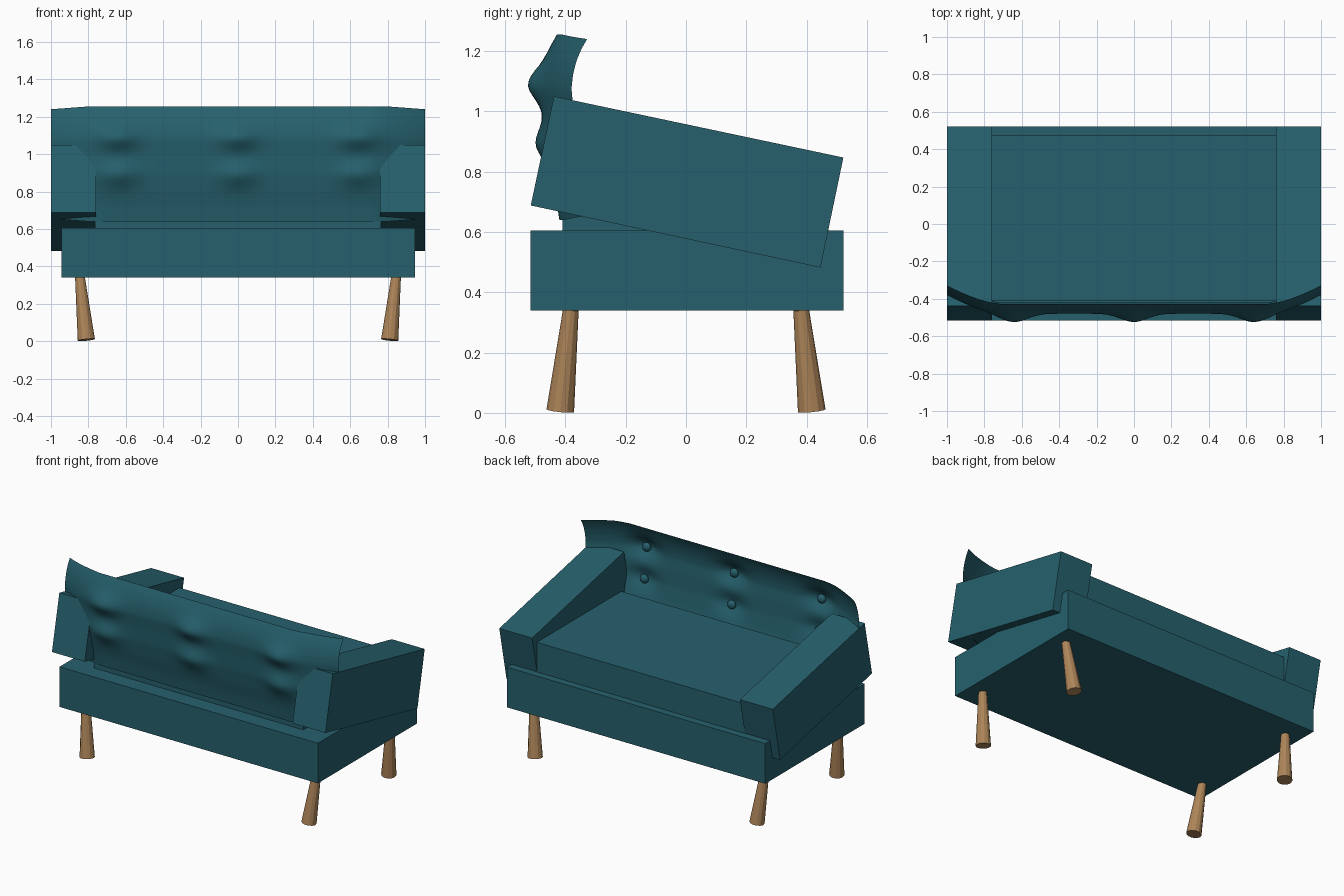
import bpy, bmesh, math
from mathutils import Vector

if "Cube" in bpy.data.objects:
    bpy.data.objects.remove(bpy.data.objects["Cube"])


def material(name, rgb):
    m = bpy.data.materials.new(name)
    m.diffuse_color = (*rgb, 1)
    m.use_nodes = True
    m.node_tree.nodes["Principled BSDF"].inputs["Base Color"].default_value = m.diffuse_color
    return m


TEAL = material("teal_fabric", (0.019, 0.118, 0.152))
WOOD = material("light_wood", (0.42, 0.235, 0.10))


def make(name, bm, mat, smooth=False):
    bmesh.ops.recalc_face_normals(bm, faces=bm.faces)
    me = bpy.data.meshes.new(name)
    bm.to_mesh(me)
    bm.free()
    me.materials.append(mat)
    for p in me.polygons:
        p.use_smooth = smooth
    ob = bpy.data.objects.new(name, me)
    bpy.context.collection.objects.link(ob)
    return ob


def prism(name, x0, x1, outline):
    """Extrude a (y, z) outline along x."""
    bm = bmesh.new()
    a = [bm.verts.new((x0, y, z)) for y, z in outline]
    b = [bm.verts.new((x1, y, z)) for y, z in outline]
    bm.faces.new(a)
    bm.faces.new(b[::-1])
    n = len(outline)
    for i in range(n):
        j = (i + 1) % n
        bm.faces.new((a[i], b[i], b[j], a[j]))
    return make(name, bm, TEAL)


def rect(y0, y1, z0, z1):
    return [(y0, z0), (y1, z0), (y1, z1), (y0, z1)]


# Base and seat cushion
prism("base", -0.945, 0.945, rect(-0.515, 0.522, 0.34, 0.605))
prism("seat", -0.765, 0.765, rect(-0.41, 0.473, 0.60, 0.80))

# Tilted arms
ARM = [(-0.515, 0.688), (0.446, 0.482), (0.522, 0.847), (-0.438, 1.05)]
for side, s in (("left", -1), ("right", 1)):
    prism("arm_" + side, s * 0.76, s * 1.0, ARM)

# Tufted backrest shell: side profile, forward curl at the ends, dimples
PROFILE = [(0.64, -0.42), (0.72, -0.432), (0.80, -0.45), (0.90, -0.466),
           (1.0, -0.472), (1.08, -0.48), (1.13, -0.475), (1.18, -0.463),
           (1.22, -0.447), (1.255, -0.428)]
TUFTS = [(x, z, d) for x in (-0.64, 0, 0.64) for z, d in ((1.09, 0.045), (0.89, 0.034))]


def back_y(x, z):
    y = PROFILE[-1][1]
    for (z0, y0), (z1, y1) in zip(PROFILE, PROFILE[1:]):
        if z <= z1:
            y = y0 + (y1 - y0) * (z - z0) / (z1 - z0)
            break
    y += 0.1 * (max(0, abs(x) - 0.7) / 0.3) ** 1.6
    for tx, tz, d in TUFTS:
        y -= d * math.exp(-((x - tx) / 0.1) ** 2 - ((z - tz) / 0.065) ** 2)
    return y


bm = bmesh.new()
NX, NZ = 80, 36
grid = []
for j in range(NZ + 1):
    z = 0.64 + 0.615 * j / NZ
    half = 0.95 + 0.05 * min(1, (z - 0.64) / 0.36)
    row = []
    for i in range(NX + 1):
        x = half * (2 * i / NX - 1)
        curl = max(0, abs(x) - 0.8) / 0.2
        dz = curl * 0.015 * (1 - 2 * j / NZ)
        row.append(bm.verts.new((x, back_y(x, z), z + dz)))
    grid.append(row)
for j in range(NZ):
    for i in range(NX):
        bm.faces.new((grid[j][i], grid[j][i + 1], grid[j + 1][i + 1], grid[j + 1][i]))
make("backrest", bm, TEAL, True)

# Buttons in the dimples
for k, (x, z, d) in enumerate(TUFTS):
    bm = bmesh.new()
    bmesh.ops.create_uvsphere(bm, u_segments=16, v_segments=10, radius=0.029)
    bmesh.ops.scale(bm, vec=(1, 0.7, 1), verts=bm.verts)
    bmesh.ops.translate(bm, vec=(x, back_y(x, z) + 0.021, z), verts=bm.verts)
    make(f"button_{k + 1}", bm, TEAL, True)

# Splayed legs, wider at the floor
for sx in (-1, 1):
    for sy in (-1, 1):
        top = Vector((sx * 0.845, sy * 0.382, 0.342))
        foot = Vector((sx * 0.811, sy * 0.417, 0.007))
        axis = top - foot
        bm = bmesh.new()
        bmesh.ops.create_cone(bm, cap_ends=True, segments=12, radius1=0.046,
                              radius2=0.026, depth=axis.length)
        ob = make(f"leg_{'right' if sx > 0 else 'left'}_{'front' if sy < 0 else 'rear'}", bm, WOOD)
        ob.rotation_euler = Vector((0, 0, 1)).rotation_difference(axis).to_euler()
        ob.location = (top + foot) / 2
